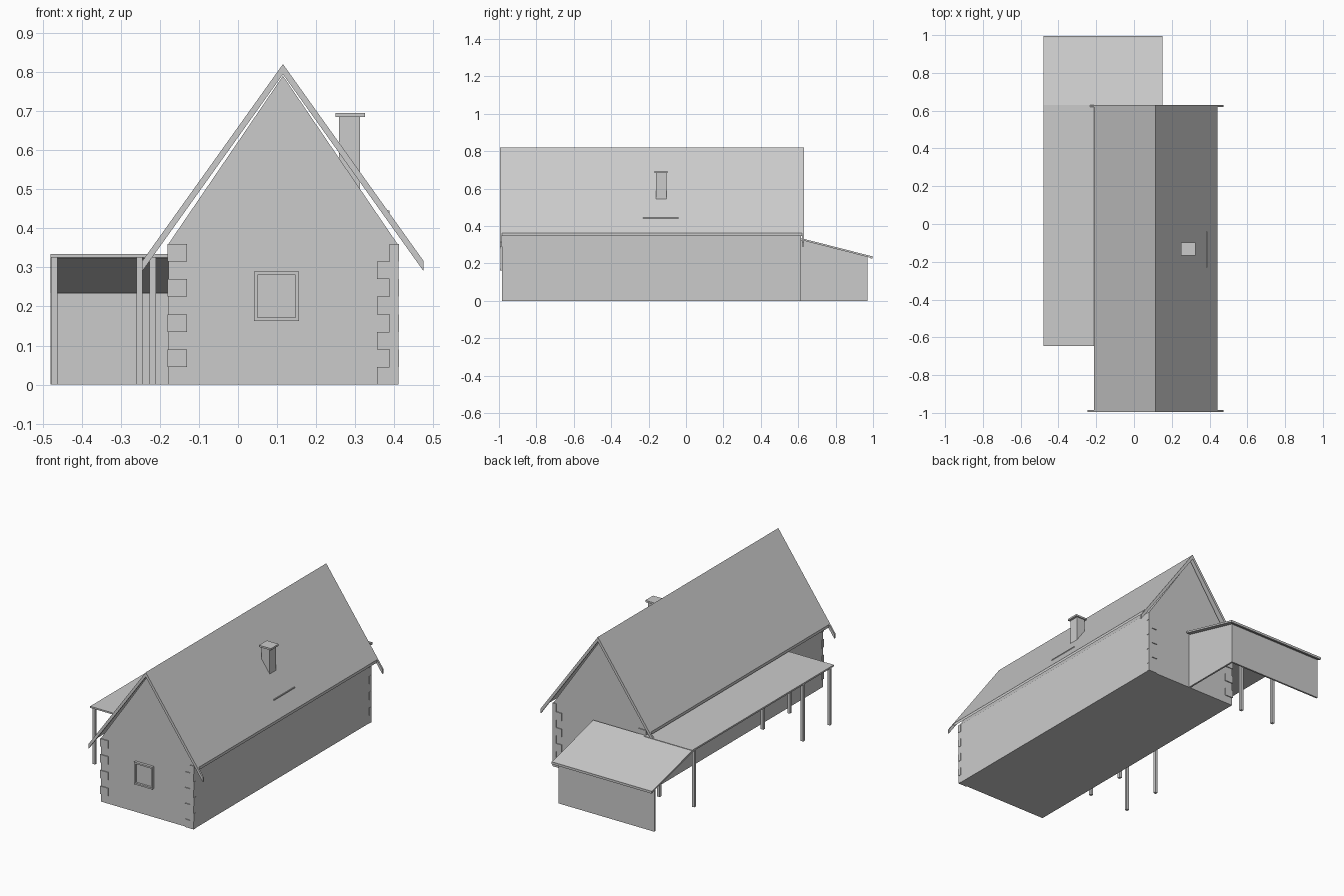
import bpy, bmesh
from mathutils import Vector

cube = bpy.data.objects.get("Cube")
if cube:
    bpy.data.objects.remove(cube, do_unlink=True)

# One plain grey for the whole building
GREY = (0.6, 0.6, 0.6, 1)
mat = bpy.data.materials.new("plain_grey")
mat.use_nodes = True
mat.diffuse_color = GREY
mat.node_tree.nodes["Principled BSDF"].inputs["Base Color"].default_value = GREY


def prism(name, profile, axis, start, end):
    """Extrude a profile: (x, z) points along y, or (y, z) points along x."""
    bm = bmesh.new()
    place = (lambda p: (p[0], start, p[1])) if axis == "y" else (lambda p: (start, p[0], p[1]))
    face = bm.faces.new([bm.verts.new(place(p)) for p in profile])
    out = bmesh.ops.extrude_face_region(bm, geom=[face])
    shift = Vector((0, end - start, 0) if axis == "y" else (end - start, 0, 0))
    bmesh.ops.translate(bm, vec=shift, verts=[v for v in out["geom"] if isinstance(v, bmesh.types.BMVert)])
    bmesh.ops.recalc_face_normals(bm, faces=bm.faces)
    mesh = bpy.data.meshes.new(name)
    bm.to_mesh(mesh)
    bm.free()
    mesh.materials.append(mat)
    obj = bpy.data.objects.new(name, mesh)
    bpy.context.collection.objects.link(obj)
    return obj


def box(name, x0, x1, y0, y1, z0, z1):
    return prism(name, [(x0, z0), (x1, z0), (x1, z1), (x0, z1)], "y", y0, y1)


RIDGE_X, RIDGE_Z, SLOPE = 0.115, 0.82, 1.40
LEFT, RIGHT, FRONT, BACK, EAVE = -0.178, 0.408, -0.98, 0.61, 0.36


def slope_z(x):
    return RIDGE_Z - SLOPE * abs(x - RIDGE_X)


def rafter(name, reach, drop, thick, y0, y1):
    """A chevron following both roof slopes."""
    xs = [RIDGE_X - reach, RIDGE_X, RIDGE_X + reach]
    top = [(x, slope_z(x) - drop) for x in xs]
    under = [(x, z - thick) for x, z in reversed(top)]
    return prism(name, top + under, "y", y0, y1)


# House walls with gables
prism("house_walls", [(LEFT, 0), (RIGHT, 0), (RIGHT, EAVE), (RIDGE_X, 0.79), (LEFT, EAVE)],
      "y", FRONT, BACK)

# Main roof and verge boards
rafter("main_roof", 0.327, 0, 0.016, -0.988, 0.622)
for label, y0, y1 in (("front", -0.995, -0.985), ("back", 0.62, 0.63)):
    rafter(label + "_verge_board", 0.36, 0, 0.026, y0, y1)

# Interlocking corner logs, alternating wide and narrow
ROW = EAVE / 8
for end, y0, y1 in (("front", FRONT - 0.005, FRONT + 0.015), ("back", BACK - 0.015, BACK + 0.005)):
    for row in range(8):
        z0, z1 = row * ROW, (row + 1) * ROW
        if row % 2:
            box(end + "_left_corner_log", LEFT - 0.002, LEFT + 0.048, y0, y1, z0, z1)
            box(end + "_right_corner_log", RIGHT - 0.02, RIGHT + 0.004, y0, y1, z0, z1)
        else:
            box(end + "_right_corner_log", RIGHT - 0.053, RIGHT + 0.002, y0, y1, z0, z1)

# Front window frame and pane
WX0, WX1, WZ0, WZ1, BAR = 0.041, 0.156, 0.163, 0.29, 0.009
for x0, x1 in ((WX0, WX0 + BAR), (WX1 - BAR, WX1)):
    box("window_side_frame", x0, x1, FRONT - 0.012, FRONT, WZ0, WZ1)
for z0, z1 in ((WZ0, WZ0 + BAR), (WZ1 - BAR, WZ1)):
    box("window_rail", WX0, WX1, FRONT - 0.015, FRONT, z0, z1)
box("window_pane", WX0, WX1, FRONT - 0.003, FRONT, WZ0, WZ1)

# Chimney with cap, and snow guard
box("chimney", 0.259, 0.312, -0.16, -0.105, 0.5, 0.685)
box("chimney_cap", 0.25, 0.325, -0.168, -0.098, 0.685, 0.695)
box("snow_guard", 0.376, 0.387, -0.23, -0.04, 0.435, 0.445)

# Side porch: flat roof on posts
PORCH = -0.48
box("side_porch_roof", PORCH, LEFT, -0.645, 0.63, 0.325, 0.334)
for x, y in ((-0.47, 0.6), (-0.47, -0.38), (-0.47, -0.62),
             (-0.252, 0.6), (-0.218, -0.38), (-0.218, -0.62)):
    r = 0.008
    box("porch_post", x - r, x + r, y - r, y + r, 0, 0.326)

# Rear lean-to: sloping roof, edge board, end wall and rear wall
prism("lean_to_roof", [(0.62, 0.334), (0.988, 0.24), (0.988, 0.23), (0.62, 0.324)], "x", PORCH, 0.15)
box("lean_to_edge_board", PORCH, 0.15, 0.986, 0.996, 0.227, 0.24)
prism("lean_to_end_wall", [(BACK, 0), (0.97, 0), (0.97, 0.236), (BACK, 0.328)], "x", 0.115, 0.125)
box("lean_to_rear_wall", PORCH, 0.125, 0.96, 0.97, 0, 0.235)
